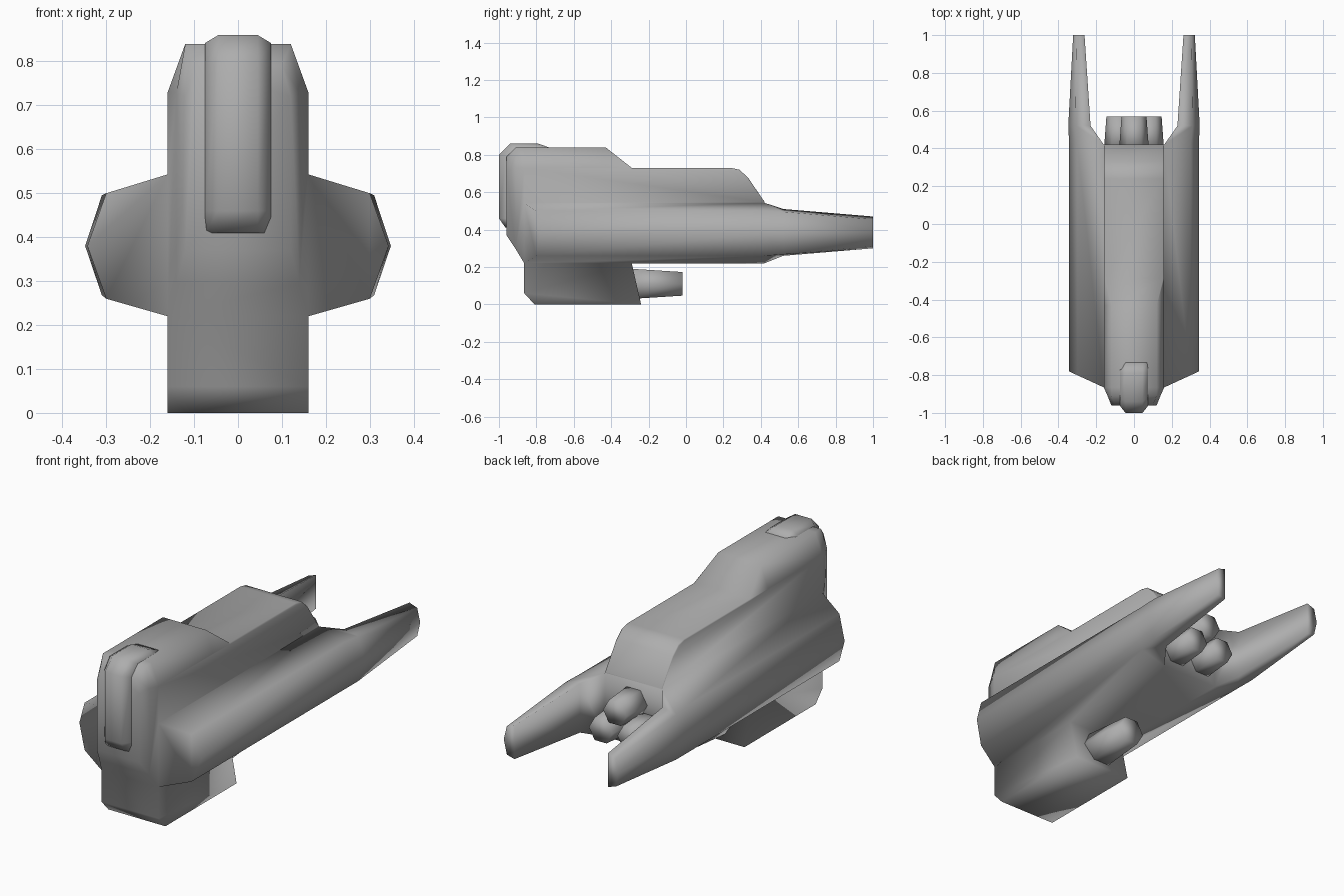
import bpy, bmesh, math

if "Cube" in bpy.data.objects:
    bpy.data.objects.remove(bpy.data.objects["Cube"])

grey = bpy.data.materials.new("dark_grey")
grey.diffuse_color = (.42, .42, .42, 1)
grey.use_nodes = True
grey.node_tree.nodes["Principled BSDF"].inputs["Base Color"].default_value = grey.diffuse_color


def skin(bm, rings, skip=lambda k, i: False, cap0=True, cap1=True):
    """Skin equal-length rings of 3D points, leaving out the faces named by skip."""
    vs = [[bm.verts.new(p) for p in ring] for ring in rings]
    n = len(vs[0])
    for k, (a, b) in enumerate(zip(vs, vs[1:])):
        for i in range(n):
            j = (i + 1) % n
            if not skip(k, i):
                bm.faces.new((a[i], a[j], b[j], b[i]))
    if cap0:
        bm.faces.new(vs[0])
    if cap1:
        bm.faces.new(vs[-1])


def finish(name, bm):
    """Weld, smooth all faces and make the object."""
    bmesh.ops.remove_doubles(bm, verts=bm.verts, dist=.0005)
    bmesh.ops.recalc_face_normals(bm, faces=bm.faces)
    bmesh.ops.dissolve_limit(bm, angle_limit=math.radians(1), verts=bm.verts, edges=bm.edges)
    for f in bm.faces:
        f.smooth = True
    me = bpy.data.meshes.new(name)
    bm.to_mesh(me)
    bm.free()
    me.materials.append(grey)
    bpy.context.collection.objects.link(bpy.data.objects.new(name, me))


def nozzle(name, x, z, y0, y1, r0, r1, sides=6):
    """Tapered hexagonal tube pointing backwards."""
    bm = bmesh.new()
    skin(bm, [[(x + r * math.cos(2 * math.pi * i / sides), y,
                z + r * math.sin(2 * math.pi * i / sides)) for i in range(sides)]
              for y, r in ((y0, r0), (y1, r1))])
    finish(name, bm)


# Hull stations: y, top, shoulder, pod root top, pod root bottom, has pod
P, Q, S = (.16, .543), (.16, .22), (.16, .73)
F = -.865
hull = [
    (-.96, (.10, .79), (.12, .72), (.12, .54), (.12, .37), 0),
    (-.91, (.12, .84), (.14, .73), (.14, .54), (.14, .295), 0),
    (F, (.12, .84), S, P, Q, 0),
    (F, (.12, .84), S, P, Q, 1),
    (-.43, (.12, .84), S, P, Q, 1),
    (-.29, (.155, .73), (.16, .725), P, Q, 1),
    (.24, (.155, .73), (.16, .725), P, Q, 1),
    (.285, (.155, .72), (.16, .715), P, Q, 1),
    (.33, (.155, .68), (.16, .675), P, Q, 1),
    (.42, (.155, .548), (.16, .545), P, Q, 1),
]
pod = [(.30, .50), (.343, .38), (.30, .26)]
rings = []
for k, (y, top, sh, p, q, has) in enumerate(hull):
    half = [(x, y, z) for x, z in (top, sh, p)]
    for x, z in (pod if has else (p, q, q)):
        half.append((x, y + (x - .16) * .46 if k == 3 else y, z))
    half.append((q[0], y, q[1]))
    rings.append(half + [(-x, y, z) for x, y, z in reversed(half)])
body = bmesh.new()
skin(body, rings, lambda k, i: i == 6 and k in (3, 4), cap1=False)

# Rear wall of the hull
half = [(x, .42, z) for x, z in (*hull[-1][1:3], P, Q)]
body.faces.new([body.verts.new(p) for p in half + [(-x, y, z) for x, y, z in reversed(half)]])

# Rear prongs growing out of the pods
neck = [(.23, .51), (.31, .495), (.348, .38), (.31, .268), (.23, .26)]
tip = [(.262, .47), (.305, .455), (.322, .385), (.305, .312), (.262, .30)]
for s in (1, -1):
    skin(body, [[(s * x, y, z) for x, z in sec] for y, sec in
                ((.42, [P, *pod, Q]), (.52, neck), (1.0, tip))], cap0=False)

# Lower block under the nose, open where it joins the hull
block = [(F, .22), (F, .06), (-.81, 0), (-.24, 0), (-.29, .22), (-.43, .22)]
skin(body, [[(x, y, z) for y, z in block] for x in (-.16, .16)], lambda k, i: i in (4, 5))
finish("hull", body)

# Raised nose strip with chamfered sides
outer = [(-.94, .41), (-.965, .41), (-1.0, .46), (-1.0, .80), (-.94, .86), (-.79, .86), (-.72, .835)]
inner = [(-.94, .41), (-.955, .41), (-.962, .46), (-.962, .79), (-.92, .842), (-.79, .842), (-.72, .835)]
strip = bmesh.new()
skin(strip, [[(x, y, z) for y, z in prof] for x, prof in
             ((-.075, inner), (-.045, outer), (.045, outer), (.075, inner))])
finish("nose_strip", strip)

# Rear engine nozzles in a triangle, and the lower nozzle
for name, x, z in (("top_engine", 0, .44), ("left_engine", -.08, .33), ("right_engine", .08, .33)):
    nozzle(name, x, z, .38, .57, .08, .066)
nozzle("lower_nozzle", 0, .11, -.32, -.02, .095, .073)
